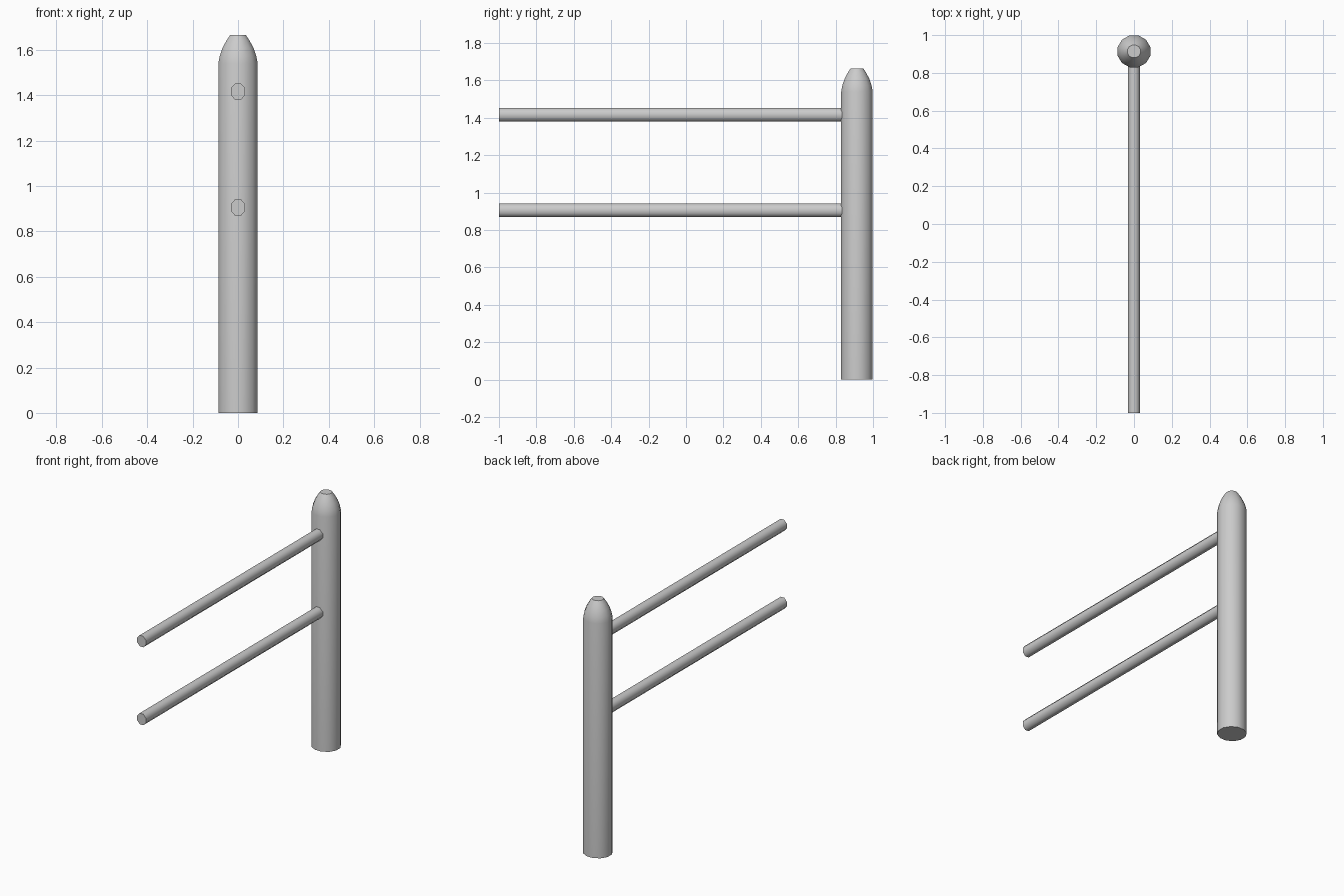
import bpy, math

if "Cube" in bpy.data.objects:
    bpy.data.objects.remove(bpy.data.objects["Cube"])


def loft(name, rings, sides, place):
    """Skin stacked polygon rings (position, rx, ry) and cap both ends."""
    verts, faces = [], []
    for pos, rx, ry in rings:
        for i in range(sides):
            a = 2 * math.pi * (i + 0.5) / sides
            verts.append(place(rx * math.cos(a), ry * math.sin(a), pos))
    for r in range(len(rings) - 1):
        for i in range(sides):
            j = (i + 1) % sides
            faces.append((r * sides + i, r * sides + j,
                          (r + 1) * sides + j, (r + 1) * sides + i))
    faces.append(tuple(reversed(range(sides))))
    faces.append(tuple(range((len(rings) - 1) * sides, len(rings) * sides)))
    mesh = bpy.data.meshes.new(name)
    mesh.from_pydata(verts, [], faces)
    mesh.update()
    obj = bpy.data.objects.new(name, mesh)
    bpy.context.collection.objects.link(obj)
    bpy.ops.object.select_all(action='DESELECT')
    obj.select_set(True)
    bpy.context.view_layer.objects.active = obj
    bpy.ops.object.shade_smooth_by_angle(angle=math.radians(50))
    return obj


# Upright post with a rounded, flat-tipped top
POST_Y = 0.914
profile = [(0, 0.09), (1.54, 0.09), (1.575, 0.083), (1.61, 0.07),
           (1.642, 0.052), (1.665, 0.036)]
loft("post", [(z, r, r * 0.97) for z, r in profile], 12,
     lambda x, y, z: (x, y + POST_Y, z))

# Two horizontal rails running forward from the post
for name, height in (("lower_rail", 0.905), ("upper_rail", 1.416)):
    loft(name, [(-POST_Y, 0.034, 0.039), (1.0, 0.034, 0.039)], 8,
         lambda x, z, t, h=height: (x, -t, z + h))
